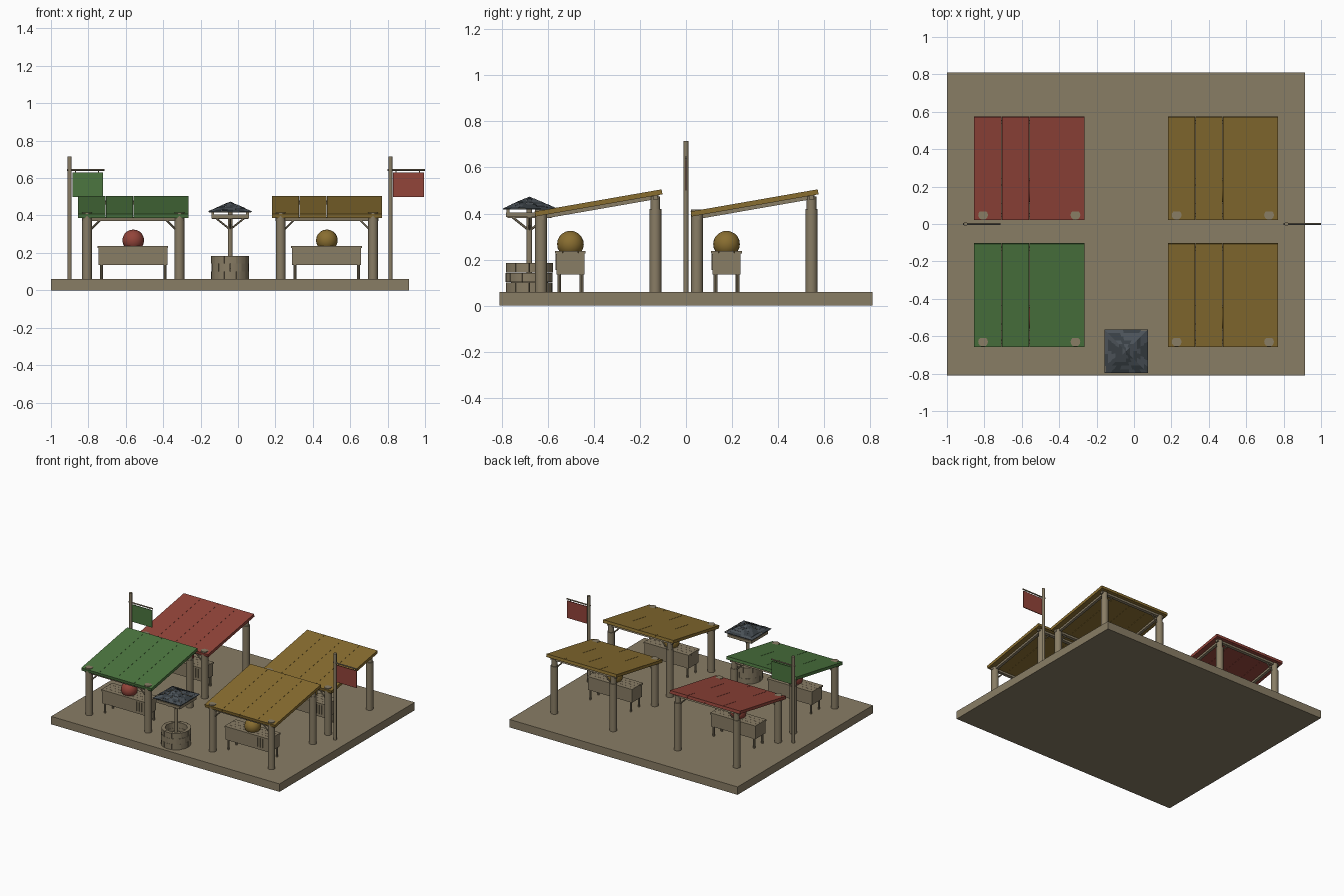
import bpy, bmesh, math, random
from mathutils import Vector, Matrix

random.seed(4)
if "Cube" in bpy.data.objects:
    bpy.data.objects.remove(bpy.data.objects["Cube"])


def material(name, rgb):
    m = bpy.data.materials.new(name)
    m.use_nodes = True
    m.diffuse_color = (*rgb, 1)
    m.node_tree.nodes["Principled BSDF"].inputs["Base Color"].default_value = (*rgb, 1)
    return m


TAN = material("tan wood", (0.25, 0.205, 0.13))
RED = material("red paint", (0.29, 0.058, 0.042))
GREEN = material("green paint", (0.072, 0.18, 0.05))
GOLD = material("ochre paint", (0.25, 0.155, 0.03))
SLATE = material("dark slate", (0.07, 0.084, 0.098))
SLATE_DARK = material("deep slate", (0.04, 0.05, 0.058))


def finish(name, bm, *mats, smooth=False):
    bmesh.ops.recalc_face_normals(bm, faces=bm.faces)
    mesh = bpy.data.meshes.new(name)
    bm.to_mesh(mesh)
    bm.free()
    for m in mats:
        mesh.materials.append(m)
    ob = bpy.data.objects.new(name, mesh)
    bpy.context.collection.objects.link(ob)
    if smooth:
        bpy.ops.object.select_all(action="DESELECT")
        ob.select_set(True)
        bpy.context.view_layer.objects.active = ob
        bpy.ops.object.shade_smooth_by_angle(angle=math.radians(40))
    return ob


def add_box(bm, center, size, rot=Matrix()):
    mat = Matrix.Translation(center) @ rot @ Matrix.Diagonal((*size, 1))
    bmesh.ops.create_cube(bm, size=1, matrix=mat)


def add_rod(bm, a, b, r, sides=12):
    a, b = Vector(a), Vector(b)
    rot = (b - a).to_track_quat("Z", "Y").to_matrix().to_4x4()
    bmesh.ops.create_cone(bm, cap_ends=True, segments=sides, radius1=r, radius2=r,
                          depth=(b - a).length, matrix=Matrix.Translation((a + b) / 2) @ rot)


GROUND = 0.06
SLOPE = math.radians(9.9)


def stall(label, cx, cy, roof_mat, ball_mat):
    tilt = Matrix.Rotation(SLOPE, 4, "X")
    mid_z = 0.446

    # Sloping roof of four planks
    bm = bmesh.new()
    for i in range(4):
        add_box(bm, (cx + (i - 1.5) * 0.1475, cy, mid_z), (0.1465, 0.56, 0.022), tilt)
    finish(label + "_roof", bm, roof_mat)

    # Posts: low front pair pokes through the roof, back pair has a narrower neck
    bm = bmesh.new()
    for x in (cx - 0.247, cx + 0.247):
        add_rod(bm, (x, cy - 0.25, GROUND), (x, cy - 0.25, 0.417), 0.026, 16)
        add_rod(bm, (x, cy + 0.247, GROUND), (x, cy + 0.247, 0.42), 0.026, 16)
        add_rod(bm, (x, cy + 0.247, 0.42), (x, cy + 0.247, 0.475), 0.021, 16)
    finish(label + "_posts", bm, TAN, smooth=True)

    # Beams, rafters and corner braces below the planks
    bm = bmesh.new()
    for y in (-0.25, 0.247):
        z = mid_z + y * math.tan(SLOPE) - 0.02
        add_box(bm, (cx, cy + y, z), (0.55, 0.02, 0.018), tilt)
        for s in (-1, 1):
            add_rod(bm, (cx + s * 0.23, cy + y, z - 0.06),
                    (cx + s * 0.175, cy + y, z - 0.005), 0.005, 6)
    for s in (-1, 1):
        add_box(bm, (cx + s * 0.247, cy, mid_z - 0.019), (0.02, 0.53, 0.016), tilt)
    finish(label + "_frame", bm, TAN)

    # Counter: plank chest on four legs
    ty = cy - 0.122
    bm = bmesh.new()
    add_box(bm, (cx - 0.002, ty, 0.182), (0.37, 0.122, 0.095))
    for i in range(4):
        add_box(bm, (cx - 0.002, ty + (i - 1.5) * 0.0335, 0.232), (0.378, 0.0325, 0.012))
    for i in range(4):
        add_box(bm, (cx + 0.08 + i * 0.02, ty - 0.062, 0.19), (0.014, 0.006, 0.07))
    finish(label + "_counter", bm, TAN)
    bm = bmesh.new()
    for sx in (-1, 1):
        for sy in (-1, 1):
            x, y = cx + sx * 0.17, ty + sy * 0.048
            add_rod(bm, (x, y, GROUND), (x, y, 0.14), 0.008, 8)
    finish(label + "_counter_legs", bm, TAN, smooth=True)

    # Ball resting on the counter
    bm = bmesh.new()
    bmesh.ops.create_uvsphere(bm, u_segments=16, v_segments=10, radius=0.058,
                              matrix=Matrix.Translation((cx, ty, 0.267)))
    finish(label + "_ball", bm, ball_mat, smooth=True)


# Ground slab
bm = bmesh.new()
add_box(bm, (-0.0425, 0, GROUND / 2), (1.915, 1.62, GROUND))
finish("ground_slab", bm, TAN)

stall("front_right_stall", -0.56, -0.38, GREEN, RED)
stall("front_left_stall", 0.475, -0.38, GOLD, GOLD)
stall("back_right_stall", -0.56, 0.298, RED, RED)
stall("back_left_stall", 0.475, 0.298, GOLD, GOLD)

# Flags hanging from a crossbar on tall poles
for label, x, mat in (("right", -0.9, GREEN), ("left", 0.815, RED)):
    bm = bmesh.new()
    add_rod(bm, (x, 0, GROUND), (x, 0, 0.715), 0.011)
    add_rod(bm, (x - 0.015, 0, 0.643), (x + 0.185, 0, 0.643), 0.005, 8)
    for dx in (0.03, 0.155):
        add_rod(bm, (x + dx, 0, 0.625), (x + dx, 0, 0.643), 0.003, 6)
    finish(label + "_flag_pole", bm, TAN, smooth=True)
    bm = bmesh.new()
    add_box(bm, (x + 0.097, 0, 0.565), (0.165, 0.006, 0.13))
    finish(label + "_flag", bm, mat)

# Well wall: three courses of curved stones
WX, WY = -0.042, -0.68
bm = bmesh.new()
BLOCKS, STEPS = 10, 3
for course in range(3):
    z0 = GROUND + course * 0.0417
    for b in range(BLOCKS):
        start = (b + 0.5 * (course % 2)) * math.tau / BLOCKS
        outer = 0.102 + random.uniform(-0.002, 0.002)
        rings = []
        for s in range(STEPS + 1):
            a = start + 0.01 + s / STEPS * (math.tau / BLOCKS - 0.02)
            rings.append([bm.verts.new((WX + r * math.cos(a), WY + r * math.sin(a), z))
                          for r, z in ((0.076, z0), (outer, z0),
                                       (outer, z0 + 0.041), (0.076, z0 + 0.041))])
        bm.faces.new(rings[0])
        bm.faces.new(rings[-1])
        for p, q in zip(rings, rings[1:]):
            for k in range(4):
                bm.faces.new((p[k], p[(k + 1) % 4], q[(k + 1) % 4], q[k]))
finish("well_wall", bm, TAN, smooth=True)

# Well floor, central post, braces and square roof frame
bm = bmesh.new()
add_rod(bm, (WX, WY, GROUND), (WX, WY, 0.12), 0.08, 20)
finish("well_floor", bm, TAN)
bm = bmesh.new()
add_rod(bm, (WX, WY, GROUND), (WX, WY, 0.44), 0.012)
for dx, dy in ((1, 0), (-1, 0), (0, 1), (0, -1)):
    add_rod(bm, (WX, WY, 0.325), (WX + dx * 0.075, WY + dy * 0.075, 0.385), 0.005, 6)
    add_box(bm, (WX + dx * 0.093, WY + dy * 0.093, 0.395),
            (0.016 if dx else 0.2, 0.016 if dy else 0.2, 0.02))
    add_box(bm, (WX + dx * 0.048, WY + dy * 0.048, 0.388),
            (0.096 if dx else 0.016, 0.096 if dy else 0.016, 0.016))
for sx in (-1, 1):
    for sy in (-1, 1):
        add_box(bm, (WX + sx * 0.093, WY + sy * 0.093, 0.408), (0.014, 0.014, 0.03))
finish("well_roof_frame", bm, TAN)

# Well roof: stepped slate courses in random shades, on a solid base
bm = bmesh.new()
COURSES, HALF = 6, 0.116
for c in range(COURSES):
    low, high = HALF * (1 - c / COURSES), HALF * (1 - (c + 1) / COURSES)
    z = 0.418 + c * 0.0085
    n = COURSES - c + 1
    for side in range(4):
        turn = Matrix.Translation((WX, WY, z)) @ Matrix.Rotation(side * math.pi / 2, 4, "Z")
        for i in range(n):
            u, v = 2 * i / n - 1, 2 * (i + 1) / n - 1
            lift = random.uniform(0.003, 0.006)
            pts = [(u * low, -low, 0), (v * low, -low, 0), (v * low, -low, lift),
                   (u * low, -low, lift), (u * high, -high, 0.0085 + lift),
                   (v * high, -high, 0.0085 + lift)]
            w = [bm.verts.new(turn @ Vector(p)) for p in pts]
            shade = random.randrange(2)
            for quad in ((0, 1, 2, 3), (3, 2, 5, 4)):
                bm.faces.new([w[k] for k in quad]).material_index = shade
bmesh.ops.remove_doubles(bm, verts=bm.verts, dist=0.00001)
finish("well_roof_slates", bm, SLATE, SLATE_DARK)
bm = bmesh.new()
add_box(bm, (WX, WY, 0.42), (0.225, 0.225, 0.006))
finish("well_roof_base", bm, TAN)
